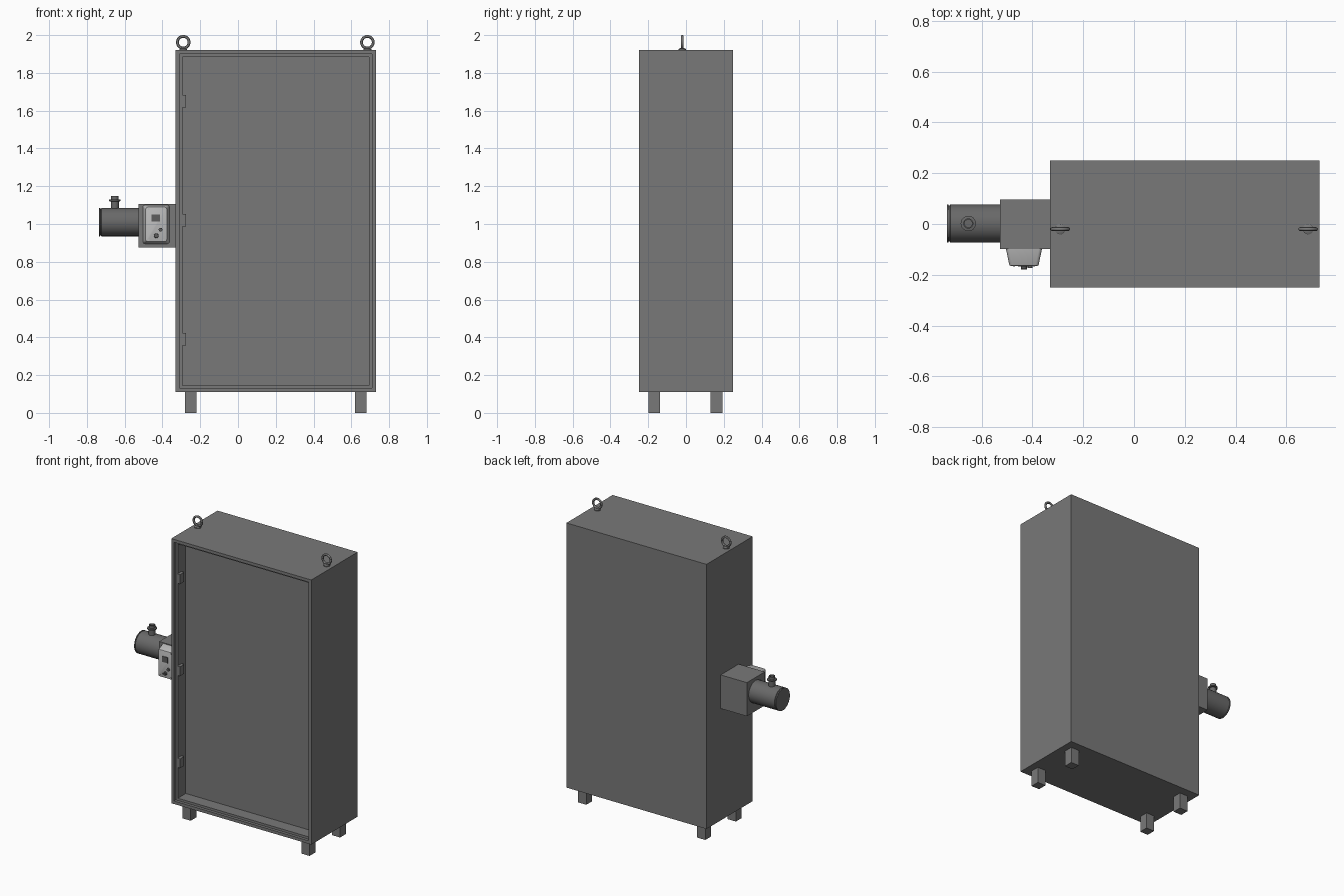
import bpy, bmesh
from math import pi
from mathutils import Matrix, Vector

cube = bpy.data.objects.get("Cube")
if cube:
    bpy.data.objects.remove(cube, do_unlink=True)


def material(name, value):
    m = bpy.data.materials.new(name)
    m.use_nodes = True
    colour = (value, value, value, 1)
    m.diffuse_color = colour
    m.node_tree.nodes["Principled BSDF"].inputs["Base Color"].default_value = colour
    return m


CABINET = material("cabinet grey", 0.19)
MOTOR = material("motor dark grey", 0.14)
PANEL = material("control box light grey", 0.5)
SCREEN = material("screen dark grey", 0.11)


def finish(name, bm, mat, smooth=False):
    bmesh.ops.recalc_face_normals(bm, faces=bm.faces)
    mesh = bpy.data.meshes.new(name)
    bm.to_mesh(mesh)
    bm.free()
    mesh.materials.append(mat)
    ob = bpy.data.objects.new(name, mesh)
    bpy.context.collection.objects.link(ob)
    if smooth:
        bpy.ops.object.select_all(action="DESELECT")
        ob.select_set(True)
        bpy.context.view_layer.objects.active = ob
        bpy.ops.object.shade_smooth_by_angle()
    return ob


def box_mesh(lo, hi):
    lo, hi = Vector(lo), Vector(hi)
    bm = bmesh.new()
    bmesh.ops.create_cube(bm, size=1, matrix=Matrix.Translation((lo + hi) / 2)
                          @ Matrix.Diagonal((*(hi - lo), 1)))
    return bm


def box(name, lo, hi, mat=CABINET):
    return finish(name, box_mesh(lo, hi), mat)


def front_face(bm):
    return min(bm.faces, key=lambda f: f.calc_center_median().y)


def lathe(name, profile, origin, axis, mat, steps=32):
    """Spin (radius, height) points around an axis through origin."""
    bm = bmesh.new()
    verts = [bm.verts.new((r, 0, h)) for r, h in profile]
    edges = [bm.edges.new(pair) for pair in zip(verts, verts[1:])]
    bmesh.ops.spin(bm, geom=verts + edges, cent=(0, 0, 0), axis=(0, 0, 1),
                   angle=2 * pi, steps=steps)
    bmesh.ops.remove_doubles(bm, verts=bm.verts, dist=1e-5)
    turn = Vector((0, 0, 1)).rotation_difference(Vector(axis)).to_matrix().to_4x4()
    bm.transform(Matrix.Translation(origin) @ turn)
    return finish(name, bm, mat, True)


# Cabinet shell with a stepped, recessed front
bm = box_mesh((-0.33, -0.25, 0.11), (0.73, 0.25, 1.92))
front = front_face(bm)
for border, sink in ((0.029, 0.02), (0.022, 0.085)):
    bmesh.ops.inset_individual(bm, faces=[front], thickness=border)
    bmesh.ops.inset_individual(bm, faces=[front], thickness=0)
    bmesh.ops.translate(bm, verts=front.verts, vec=(0, sink, 0))
finish("cabinet", bm, CABINET)

# Hinges on the inner left edge
for i, z in enumerate((0.39, 1.02, 1.65)):
    box(f"hinge_{i + 1}", (-0.294, -0.235, z - 0.032), (-0.274, -0.19, z + 0.032))

# Legs
for side, x in (("right", -0.25), ("left", 0.65)):
    for end, y in (("front", -0.168), ("back", 0.162)):
        box(f"{end}_{side}_leg", (x - 0.031, y - 0.031, 0), (x + 0.031, y + 0.031, 0.112))

# Lifting eyes
for side, x in (("right", -0.29), ("left", 0.685)):
    lathe(f"{side}_eye_base", ((0, 0), (0.021, 0), (0.021, 0.008), (0.012, 0.013), (0, 0.013)),
          (x, -0.02, 1.918), (0, 0, 1), CABINET)
    bpy.ops.mesh.primitive_torus_add(major_radius=0.031, minor_radius=0.0075,
                                     major_segments=32, minor_segments=12,
                                     location=(x, -0.02, 1.962), rotation=(pi / 2, 0, 0))
    eye = bpy.context.object
    eye.name = f"{side}_lifting_eye"
    eye.data.materials.append(CABINET)
    bpy.ops.object.shade_smooth_by_angle()

# Drive housing, motor and top port
box("drive_housing", (-0.528, -0.098, 0.875), (-0.33, 0.096, 1.105))
lathe("motor", ((0, 0), (0.075, 0), (0.075, 0.196), (0.071, 0.198), (0.071, 0.202),
                (0.075, 0.203), (0.075, 0.208), (0, 0.208)),
      (-0.527, 0.002, 1.01), (-1, 0, 0), MOTOR, 48)
lathe("motor_port", ((0, 0), (0.021, 0), (0.021, 0.04), (0.03, 0.042), (0.03, 0.05),
                     (0.02, 0.052), (0.02, 0.07), (0.015, 0.07), (0.015, 0.05), (0, 0.05)),
      (-0.652, 0.002, 1.079), (0, 0, 1), MOTOR)

# Control box: tapered towards the front, rounded corners
bm = box_mesh((-0.504, -0.165, 0.895), (-0.362, -0.097, 1.1))
middle = Vector((-0.433, 0, 0.9975))
for v in front_face(bm).verts:
    v.co.x += 0.014 if v.co.x < middle.x else -0.014
    v.co.z += 0.01 if v.co.z < middle.z else -0.01
corners = [e for e in bm.edges if abs(e.verts[0].co.y - e.verts[1].co.y) > 0.01]
bmesh.ops.bevel(bm, geom=corners, offset=0.012, segments=4, profile=0.5, affect="EDGES")
rim = [e for e in bm.edges if all(v.co.y < -0.16 for v in e.verts)]
bmesh.ops.bevel(bm, geom=rim, offset=0.005, segments=2, profile=0.5, affect="EDGES")
finish("control_box", bm, PANEL, True)

# Screen, buttons, key switch and corner screws
box("screen", (-0.457, -0.168, 1.012), (-0.414, -0.16, 1.051), SCREEN)
lathe("button", ((0, 0), (0.01, 0), (0.01, 0.01), (0, 0.01)),
      (-0.41, -0.163, 0.97), (0, -1, 0), SCREEN, 24)
lathe("selector_knob", ((0, 0), (0.013, 0), (0.011, 0.012), (0, 0.012)),
      (-0.433, -0.163, 0.938), (0, -1, 0), SCREEN, 24)
box("selector_grip", (-0.445, -0.18, 0.933), (-0.421, -0.17, 0.941), SCREEN)
for x in (-0.473, -0.393):
    for z in (0.915, 1.08):
        lathe("panel_screw", ((0, 0), (0.004, 0), (0.004, 0.004), (0, 0.004)),
              (x, -0.163, z), (0, -1, 0), PANEL, 12)
